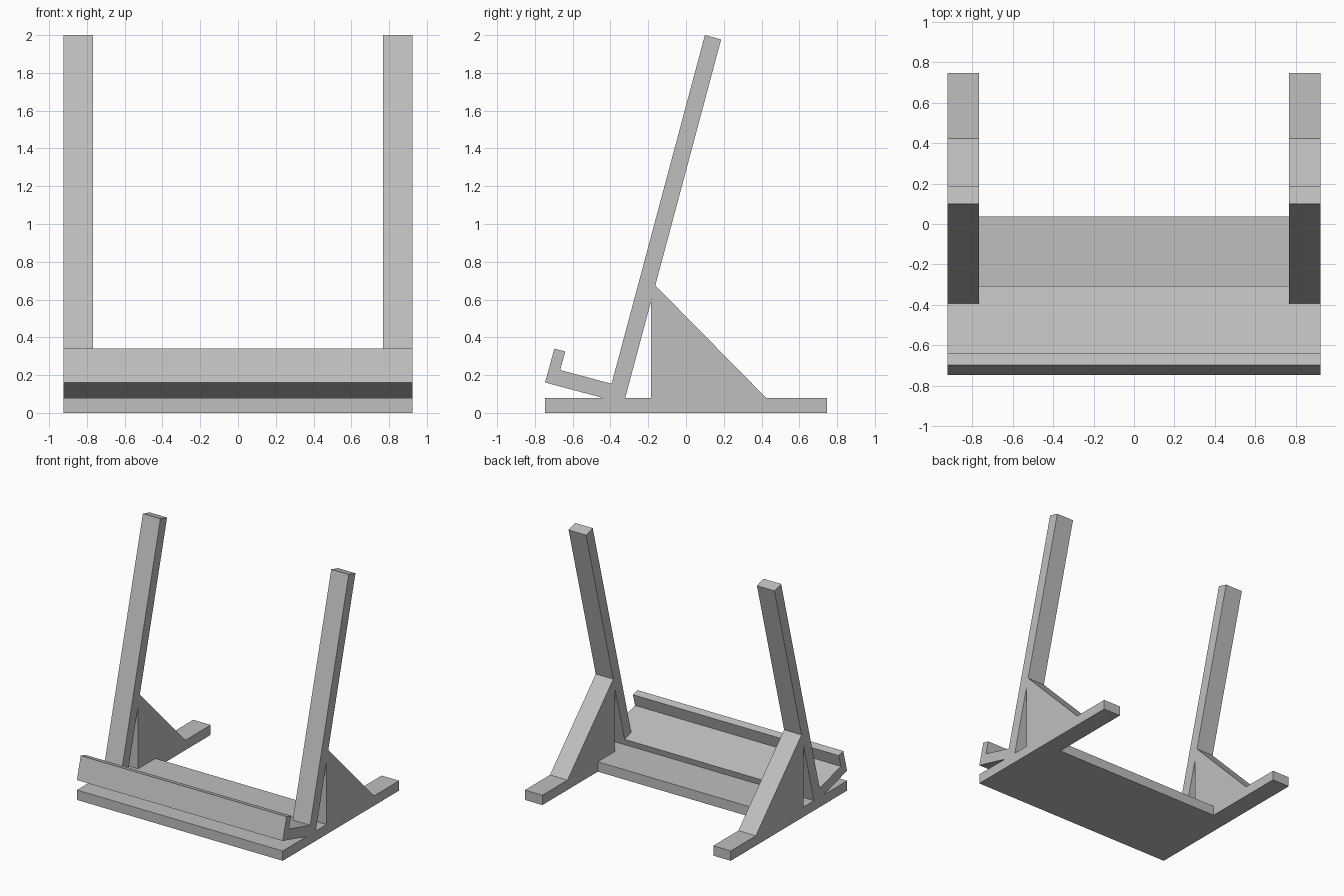
import bpy
import bmesh
from mathutils import Vector

cube = bpy.data.objects.get("Cube")
if cube:
    bpy.data.objects.remove(cube, do_unlink=True)

grey = bpy.data.materials.new("plain_grey")
grey.use_nodes = True
colour = (0.52, 0.52, 0.52, 1)
grey.diffuse_color = colour
grey.node_tree.nodes["Principled BSDF"].inputs["Base Color"].default_value = colour

OUT, IN = 0.924, 0.767      # outer and inner x of the side members
DEPTH, BASE_H = 0.746, 0.08  # half depth and thickness of the base


def extrude(name, outline, place, start, end):
    """Extrude a flat outline between two offsets; place maps (u, v, offset) to xyz."""
    bm = bmesh.new()
    face = bm.faces.new([bm.verts.new(place(u, v, start)) for u, v in outline])
    moved = bmesh.ops.extrude_face_region(bm, geom=[face])["geom"]
    shift = Vector(place(0, 0, end)) - Vector(place(0, 0, start))
    bmesh.ops.translate(bm, vec=shift, verts=[g for g in moved if isinstance(g, bmesh.types.BMVert)])
    bmesh.ops.recalc_face_normals(bm, faces=bm.faces)
    mesh = bpy.data.meshes.new(name)
    bm.to_mesh(mesh)
    bm.free()
    mesh.materials.append(grey)
    obj = bpy.data.objects.new(name, mesh)
    bpy.context.collection.objects.link(obj)
    return obj


def plan(u, v, w):
    return (u, v, w)


def side(u, v, w):
    return (w, u, v)


# U-shaped base with two rear feet
half = [(OUT, -DEPTH), (OUT, DEPTH), (IN, DEPTH), (IN, 0.036)]
base = half + [(-x, y) for x, y in reversed(half)]
extrude("base", base, plan, 0, BASE_H)

# Tilted shelf with a front lip, its rear edge sunk into the base
shelf = [(-0.746, 0.161), (-0.697, 0.34), (-0.639, 0.325), (-0.666, 0.227),
         (-0.308, 0.131), (-0.33, 0.05)]
extrude("shelf", shelf, side, -OUT, OUT)

# Leaning posts and the triangular braces behind them
post = [(-0.394, 0.154), (0.1, 2), (0.186, 1.977), (-0.308, 0.131)]
brace = [(-0.185, BASE_H), (-0.185, 0.59), (-0.163, 0.675), (0.424, BASE_H)]
for label, sign in (("left", 1), ("right", -1)):
    extrude(label + "_post", post, side, sign * IN, sign * OUT)
    extrude(label + "_brace", brace, side, sign * IN, sign * OUT)
